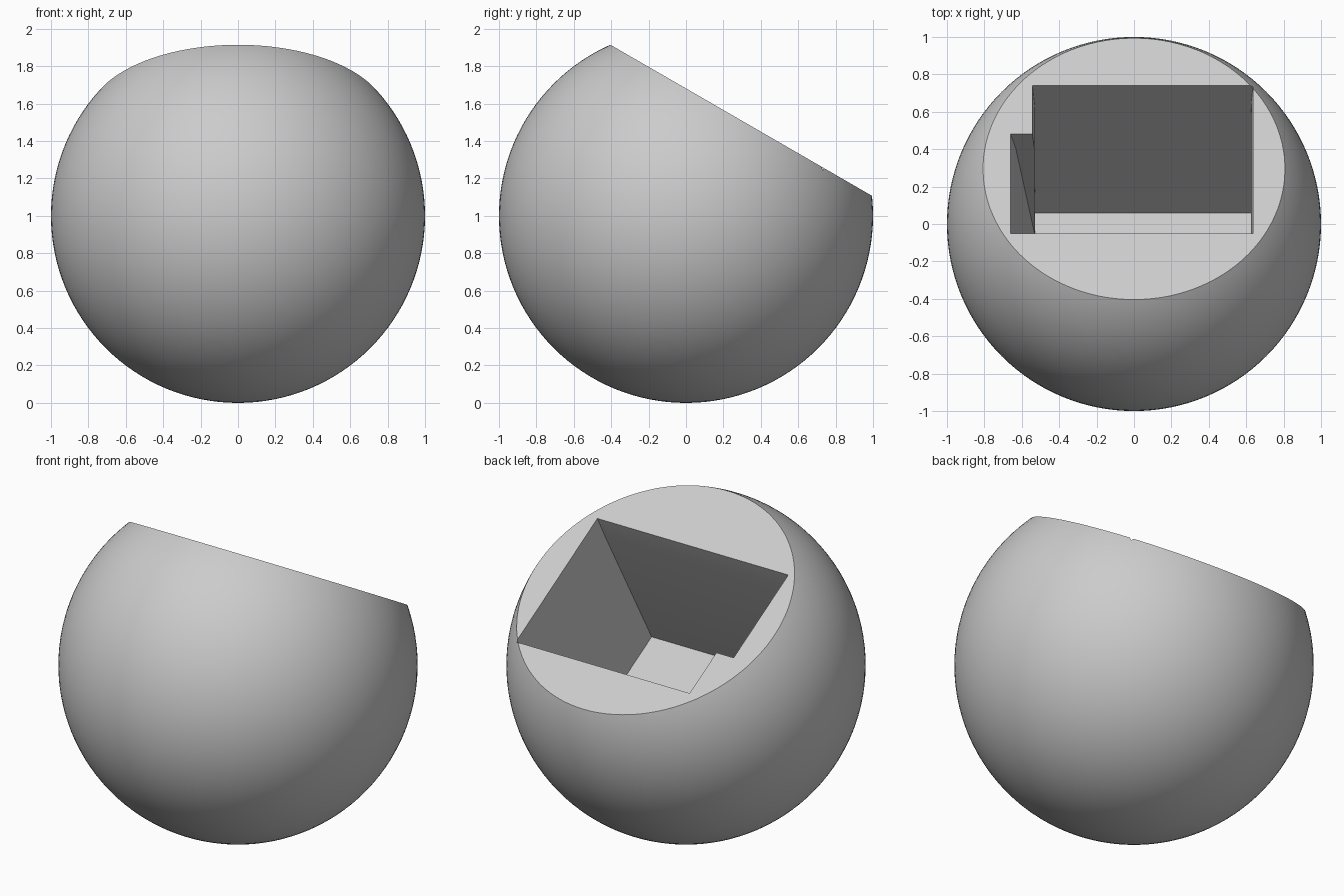
import bpy, bmesh
from math import radians
from mathutils import Matrix, Vector

if "Cube" in bpy.data.objects:
    bpy.data.objects.remove(bpy.data.objects["Cube"], do_unlink=True)

TILT = Matrix.Rotation(radians(-30), 4, 'X')
NORMAL = TILT @ Vector((0, 0, 1))
CENTRE = Vector((0, 0, 1))
FACE = CENTRE + NORMAL * 0.59      # middle of the sloping flat face

grey = bpy.data.materials.new("light_grey")
grey.use_nodes = True
grey.diffuse_color = (0.6, 0.6, 0.6, 1)
grey.node_tree.nodes["Principled BSDF"].inputs["Base Color"].default_value = (0.6, 0.6, 0.6, 1)


def make_object(name, bm):
    bmesh.ops.recalc_face_normals(bm, faces=bm.faces)
    mesh = bpy.data.meshes.new(name)
    bm.to_mesh(mesh)
    bm.free()
    mesh.materials.append(grey)
    obj = bpy.data.objects.new(name, mesh)
    bpy.context.collection.objects.link(obj)
    return obj


# Ball, sliced by the sloping plane
bm = bmesh.new()
bmesh.ops.create_uvsphere(bm, u_segments=128, v_segments=64, radius=1,
                          matrix=Matrix.Translation(CENTRE))
cut = bmesh.ops.bisect_plane(bm, geom=bm.verts[:] + bm.edges[:] + bm.faces[:],
                             plane_co=FACE, plane_no=NORMAL, clear_outer=True)
rim = [e for e in cut["geom_cut"] if isinstance(e, bmesh.types.BMEdge)]
bmesh.ops.contextual_create(bm, geom=rim)
ball = make_object("hollowed_ball", bm)


# Pocket: L-shaped outline that tapers with depth
def outline(x_notch, x_left, x_right, v_top, v_notch, v_low):
    return [(x_notch, v_top), (x_right, v_top), (x_right, v_low),
            (x_left, v_low), (x_left, v_notch), (x_notch, v_notch)]


mouth = outline(-0.66, -0.543, 0.637, -0.398, 0.214, 0.514)
lip = outline(-0.633, -0.533, 0.627, -0.385, 0.212, 0.491)
floor = outline(-0.532, -0.53, 0.625, -0.38, 0.208, 0.335)
bm = bmesh.new()
rings = [[bm.verts.new((x, v, z)) for x, v in pts]
         for z, pts in ((0.2, mouth), (0, mouth), (-0.14, lip), (-1.05, floor))]
for a, b in zip(rings, rings[1:]):
    for i in range(len(a)):
        j = (i + 1) % len(a)
        bm.faces.new((a[i], a[j], b[j], b[i]))
bm.faces.new(rings[0])
bm.faces.new(rings[-1])
bmesh.ops.transform(bm, matrix=Matrix.Translation(FACE) @ TILT, verts=bm.verts)
pocket = make_object("pocket_cutter", bm)
pocket.hide_render = True

# Carve the pocket out of the ball
carve = ball.modifiers.new("carve_pocket", 'BOOLEAN')
carve.operation = 'DIFFERENCE'
carve.solver = 'EXACT'
carve.object = pocket
bpy.ops.object.select_all(action='DESELECT')
ball.select_set(True)
bpy.context.view_layer.objects.active = ball
bpy.ops.object.modifier_apply(modifier=carve.name)
bpy.data.objects.remove(pocket, do_unlink=True)
bpy.ops.object.shade_smooth_by_angle(angle=radians(30))
